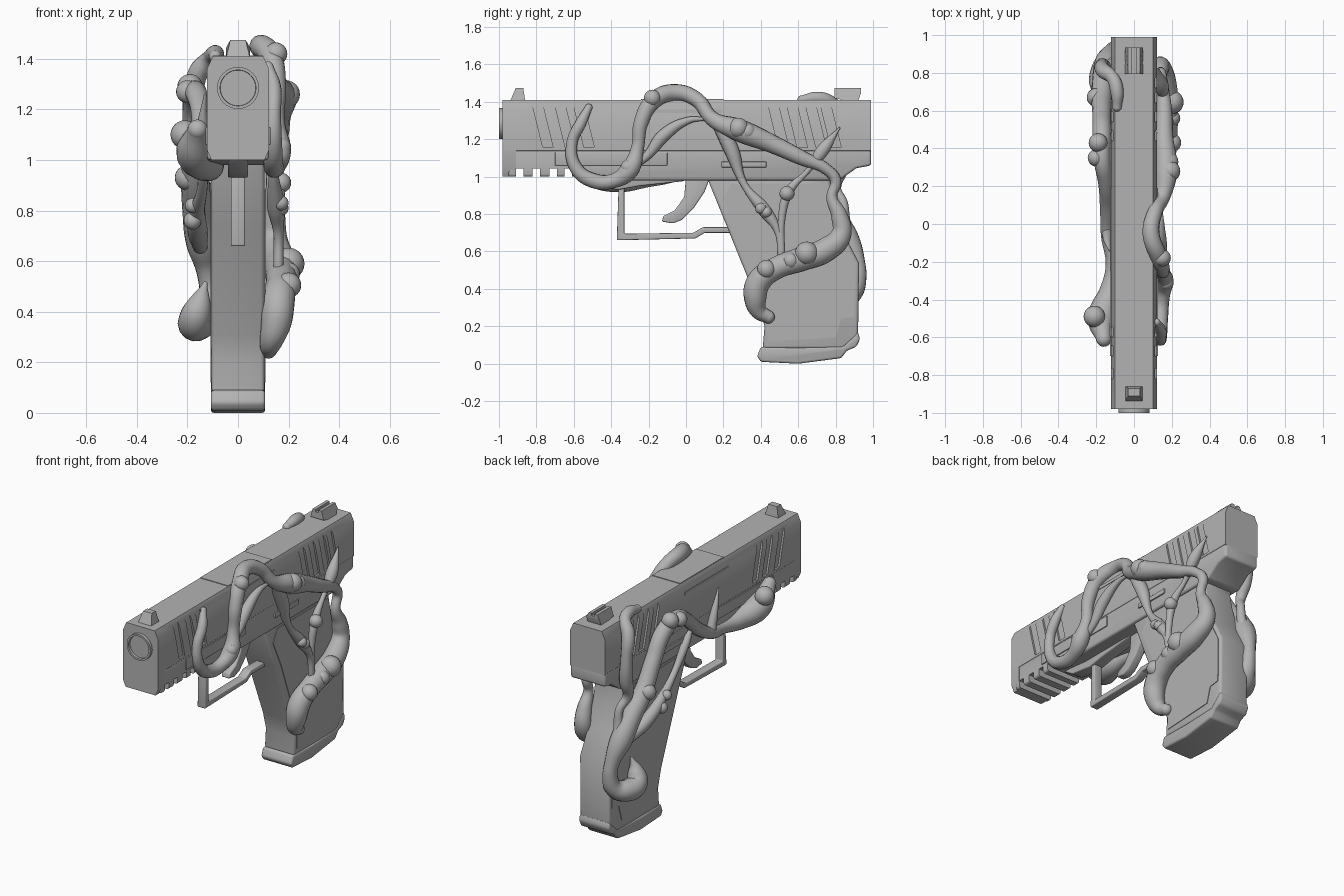
import bpy, bmesh, math
from mathutils import Vector, Matrix

if "Cube" in bpy.data.objects:
    bpy.data.objects.remove(bpy.data.objects["Cube"], do_unlink=True)

metal = bpy.data.materials.new("plain_grey")
metal.use_nodes = True
GREY = (0.45, 0.45, 0.45, 1)
metal.diffuse_color = GREY
metal.node_tree.nodes["Principled BSDF"].inputs["Base Color"].default_value = GREY

parts, cutters = [], []


def add_object(name, data):
    ob = bpy.data.objects.new(name, data)
    bpy.context.collection.objects.link(ob)
    data.materials.append(metal)
    parts.append(ob)
    return ob


def finish(name, bm, bevel=0):
    bmesh.ops.recalc_face_normals(bm, faces=bm.faces)
    me = bpy.data.meshes.new(name)
    bm.to_mesh(me)
    bm.free()
    ob = add_object(name, me)
    if bevel:
        mod = ob.modifiers.new("edge", "BEVEL")
        mod.width, mod.segments = bevel, 3
        mod.limit_method = "ANGLE"
    return ob


def prism(bm, points, start, end, axis="x"):
    """Extrude an outline, given in hundredths, along x or y."""
    verts = []
    for a, b in points:
        a, b = a / 100, b / 100
        verts.append(bm.verts.new((start, a, b) if axis == "x" else (a, start, b)))
    face = bm.faces.new(verts)
    new = bmesh.ops.extrude_face_region(bm, geom=[face])["geom"]
    moved = [v for v in new if isinstance(v, bmesh.types.BMVert)]
    shift = end - start
    bmesh.ops.translate(bm, verts=moved, vec=(shift, 0, 0) if axis == "x" else (0, shift, 0))


def plate(name, points, half, bevel=0):
    bm = bmesh.new()
    prism(bm, points, -half, half)
    return finish(name, bm, bevel)


def section(name, half, start, end):
    """Mirror half a cross-section and run it along the length."""
    bm = bmesh.new()
    prism(bm, half + [(-x, z) for x, z in reversed(half)], start, end, "y")
    return finish(name, bm)


def cut(target, name, outlines, spans):
    bm = bmesh.new()
    for pts in outlines:
        for lo, hi in spans:
            prism(bm, pts, lo, hi)
    cutter = finish(name, bm)
    cutter.hide_render = True
    parts.remove(cutter)
    cutters.append(cutter)
    mod = target.modifiers.new(name, "BOOLEAN")
    mod.operation, mod.object, mod.solver = "DIFFERENCE", cutter, "EXACT"


def box(y0, y1, z0, z1):
    return [(y0, z0), (y1, z0), (y1, z1), (y0, z1)]


# Slide with chamfered top and slanted serrations on both sides
TOP = [(12.3, 136), (10, 141)]
slide = section("slide", [(11.9, 113.5), (12.3, 114)] + TOP, -0.97, 0.99)
section("front_block", [(10.5, 100), (12.3, 104)] + TOP, -0.98, -0.91)
SIDES = [(0.111, 0.2), (-0.2, -0.111)]
grooves = []
for top in (-83, -71, -61, 43, 53, 63, 71):
    grooves.append([(top, 142), (top + 5.5, 142), (top + 12, 115.5), (top + 6.5, 115.5)])
cut(slide, "serration_cutter", grooves, SIDES)
plate("ejection_port", box(-25, 19, 134, 136), 0.126)
plate("chamber_hood", box(-24, 20, 136, 141.4), 0.098)

# Frame with accessory rail, and a narrow root for the trigger guard
frame = plate("frame", [(-95, 115), (99, 115), (99, 106), (91, 104.5), (82, 98), (-40, 98),
                        (-58, 100), (-95, 100)], 0.122, 0.014)
cut(frame, "rail_cutter", [box(y, y + 4, 97, 104.5) for y in (-91, -82, -73, -65)], [(-0.2, 0.2)])
plate("guard_root", [(-60, 100), (-52, 95), (-36, 93), (-25, 95), (-2, 97.5), (5, 100)], 0.04, 0.008)
plate("side_rail", box(-70, -10, 106, 113), 0.128, 0.003)
plate("slide_stop", box(19, 43, 105, 108), 0.13, 0.003)

# Muzzle with a recessed face
bm = bmesh.new()
spin = Matrix.Translation((0, -0.95, 1.285)) @ Matrix.Rotation(math.pi / 2, 4, "X")
bmesh.ops.create_cone(bm, cap_ends=True, segments=40, radius1=0.083, radius2=0.083, depth=0.1, matrix=spin)
mouth = min(bm.faces, key=lambda f: f.calc_center_median().y)
for rim in (0.012, 0.001):
    bmesh.ops.inset_individual(bm, faces=[mouth], thickness=rim)
bmesh.ops.translate(bm, verts=mouth.verts, vec=(0, 0.015, 0))
finish("muzzle", bm)

# Sights narrow toward the top
sights = {"front_sight": [(-94, 140.5), (-86, 140.5), (-87, 147.5), (-91, 147.5)],
          "rear_sight": [(86, 140.5), (92, 140.5), (93.5, 144.5), (93.5, 147.5), (79.5, 147.5), (79.5, 142)]}
for name, outline in sights.items():
    sight = plate(name, outline, 0.047)
    for v in sight.data.vertices:
        if v.co.z > 1.46:
            v.co.x *= 0.65
cut(sight, "sight_notch_cutter", [box(75, 99, 146, 150)], [(-0.01, 0.01)])

# Grip, side panels and magazine base
plate("grip", [(11, 100), (22, 73), (39, 31), (42, 20), (41, 8), (84, 8), (92, 15), (92.5, 54),
               (84, 70), (79, 87), (77, 97), (84, 105), (60, 105)], 0.105, 0.016)
plate("grip_panel", [(24, 96), (75, 96), (73, 88), (83, 68), (90.5, 53), (90, 25), (83, 24),
                     (80, 14), (44, 12), (44, 28), (28, 71), (20, 88)], 0.109)
plate("magazine_base", [(38, 4), (40, 1), (60, 0), (83, 3), (86, 7), (91, 9), (93, 13),
                        (92, 17), (84, 9.5), (60, 8.5), (40, 9)], 0.107, 0.012)

# Trigger and guard
plate("trigger_guard", [(-36, 96), (-37, 66), (5, 67), (10, 70), (25, 70), (25, 73),
                        (9, 73), (4, 70), (-33, 69.5), (-33, 96)], 0.028, 0.006)
plate("trigger", [(0, 100), (13, 100), (10, 92), (4, 83), (-2, 77), (-7, 75), (-13, 76),
                  (-12, 79), (-6, 82), (-1, 89)], 0.028, 0.008)


def ball(name, y, z, x, r):
    bm = bmesh.new()
    place = Matrix.Translation(Vector((x, y, z)) / 100)
    bmesh.ops.create_uvsphere(bm, u_segments=20, v_segments=12, radius=r / 100, matrix=place)
    finish(name, bm)


def tendril(name, points):
    """Tube through points of y, z, x and radius, in hundredths, with round ends."""
    cu = bpy.data.curves.new(name, "CURVE")
    cu.dimensions = "3D"
    cu.bevel_depth, cu.bevel_resolution, cu.resolution_u = 0.01, 5, 7
    sp = cu.splines.new("BEZIER")
    sp.radius_interpolation = "CARDINAL"
    sp.bezier_points.add(len(points) - 1)
    for bp, (y, z, x, r) in zip(sp.bezier_points, points):
        bp.co = (x / 100, y / 100, z / 100)
        bp.radius = r
        bp.handle_left_type = bp.handle_right_type = "AUTO"
    add_object(name, cu)
    for end in (points[0], points[-1]):
        ball(name + "_tip", *end)


# Tendrils on the left side
tendril("left_main_tendril", [
    (-52, 137, 12, 2), (-56, 129, 14, 3), (-61, 118, 14, 3), (-59, 105, 14, 3.5), (-50, 98, 14, 4),
    (-38, 98, 15, 4), (-30, 104, 16, 5), (-26, 115, 15, 3.5), (-24, 129, 15, 4), (-17, 141, 13, 4.5),
    (-5, 145, 9, 4.5), (6, 141, 11, 4), (14, 131, 15, 4), (28, 125, 17, 6), (45, 118, 16, 5),
    (62, 110, 16, 4), (75, 104, 15, 3), (80, 98, 14, 3), (78, 89, 14, 3), (82, 79, 14, 4.5),
    (83, 69, 14, 5.5), (75, 61, 16, 6.5), (62, 56, 17, 6.5), (48, 51, 17, 6), (39, 44, 16, 6.5),
    (37, 35, 15, 6), (39, 28, 13, 4.5), (44, 25, 12, 3.5)])
tendril("left_leaf_tendril", [(10, 131, 14, 1), (1, 130, 14, 2), (-12, 122, 14, 3.5), (-20, 112, 14, 2.5),
                              (-28, 105, 14, 1.5)])
tendril("left_hanging_tendril", [(16, 130, 15, 3), (24, 115, 14, 4), (31, 96, 14, 2), (42, 82, 15, 3.5),
                                 (49, 71, 16, 2), (51, 57, 16, 2)])
tendril("left_rising_tendril", [(51, 60, 16, 2), (51, 76, 16, 2), (55, 92, 16, 2.5), (65, 103, 15, 1.5),
                                (73, 114, 15, 3.5), (82, 126, 13, 0.5)])

# Tendrils on the right side
tendril("right_main_tendril", [
    (73, 51, -13, 1), (72, 44, -15, 4.5), (74, 37, -17, 6.5), (82, 35, -16, 6.5), (89, 38, -12, 5.5),
    (92, 46, -11, 4.5), (91, 56, -12, 4.5), (86, 67, -14, 6.5), (78, 80, -16, 6), (67, 93, -17, 5.5),
    (57, 109, -17, 5), (48, 122, -17, 5), (35, 127, -17, 4.5), (22, 121, -15, 4), (8, 109, -14, 4),
    (-6, 101, -14, 3.5), (-22, 98, -11, 4), (-36, 98, -12, 6.5), (-50, 103, -17, 7.5), (-61, 112, -16, 4)])
tendril("right_rear_tendril", [(62, 141, -9, 2.5), (70, 142, -9, 3.5), (77, 140, -11, 3.5), (81, 134, -16, 4),
                               (84, 120, -17, 3.5), (83, 105, -16, 4), (80, 94, -15, 3), (84, 86, -12, 2.5),
                               (85, 76, -12, 3), (88, 66, -13, 3)])
tendril("right_thin_tendril", [(80, 66, -15, 3), (62, 72, -16, 4), (48, 80, -16, 3), (32, 90, -14, 2),
                               (20, 105, -14, 2.5), (14, 113, -14, 1)])
tendril("right_spike", [(-14, 126, -13, 0.5), (-9, 115, -14, 2), (-5, 103, -14, 3)])

# Round growths along the tendrils
growths = [(28, 126, 19, 5.5), (33, 124, 19, 4.5), (-18, 142, 15, 4.5), (-31, 105, 17, 4), (43, 50.5, 20, 5),
           (56, 55, 20, 4.5), (64.5, 59, 20, 6.3), (40, 83, 17, 3), (43, 81, 17, 3), (54, 91, 17, 4),
           (67, 93, -20, 5), (43, 129, -19, 5), (35, 127, -20, 4.5), (-49, 110, -21, 5.7),
           (50, 76, -18, 3.5), (45, 82, -18, 3)]
for spot in growths:
    ball("growth", *spot)

# Apply the modifiers and smooth the rounded surfaces
bpy.ops.object.select_all(action="DESELECT")
for ob in parts:
    ob.select_set(True)
bpy.context.view_layer.objects.active = parts[0]
bpy.ops.object.convert(target="MESH")
bpy.ops.object.shade_smooth_by_angle(angle=math.radians(35))
for ob in cutters:
    bpy.data.objects.remove(ob, do_unlink=True)
